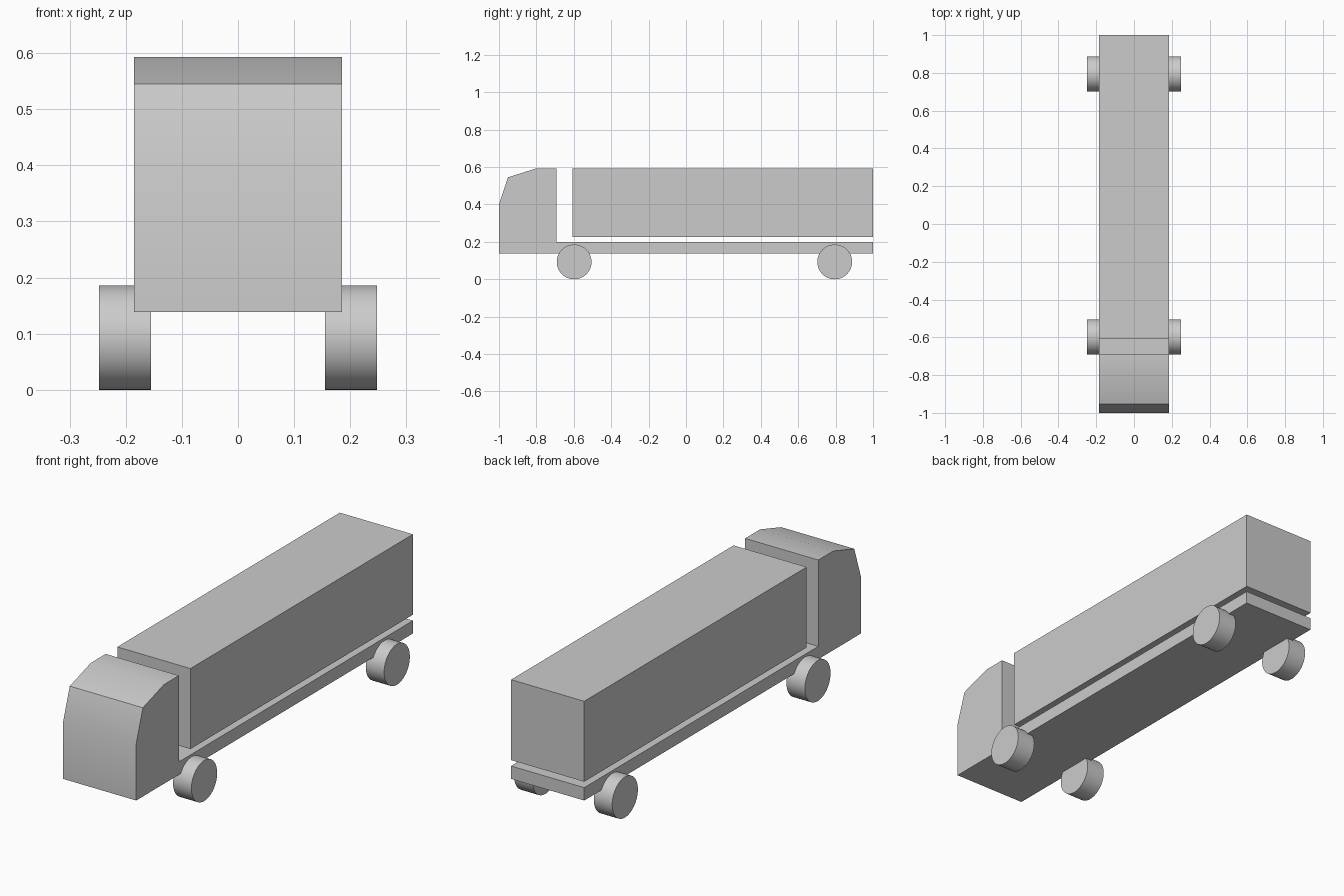
import bpy, bmesh, math
from mathutils import Matrix

if "Cube" in bpy.data.objects:
    bpy.data.objects.remove(bpy.data.objects["Cube"])

HALF_W = 0.185


def finish(name, bm):
    bmesh.ops.recalc_face_normals(bm, faces=bm.faces)
    mesh = bpy.data.meshes.new(name)
    bm.to_mesh(mesh)
    bm.free()
    obj = bpy.data.objects.new(name, mesh)
    bpy.context.collection.objects.link(obj)
    bpy.ops.object.select_all(action='DESELECT')
    obj.select_set(True)
    bpy.context.view_layer.objects.active = obj
    bpy.ops.object.shade_smooth_by_angle(angle=math.radians(30))
    return obj


def extrude_profile(name, points):
    """Extrude a side profile of (y, z) points across the vehicle width."""
    bm = bmesh.new()
    face = bm.faces.new([bm.verts.new((-HALF_W, y, z)) for y, z in points])
    side = bmesh.ops.extrude_face_region(bm, geom=[face], use_keep_orig=True)
    moved = [v for v in side["geom"] if isinstance(v, bmesh.types.BMVert)]
    bmesh.ops.translate(bm, verts=moved, vec=(2 * HALF_W, 0, 0))
    return finish(name, bm)


def wheel(name, x, y, radius=0.093, width=0.093):
    bm = bmesh.new()
    place = Matrix.Translation((x, y, radius)) @ Matrix.Rotation(math.pi / 2, 4, 'Y')
    bmesh.ops.create_cone(bm, cap_ends=True, segments=48, radius1=radius,
                          radius2=radius, depth=width, matrix=place)
    return finish(name, bm)


# Cab and flat chassis share one side profile
extrude_profile("cab_and_chassis", [
    (-1, 0.139), (-1, 0.40), (-0.952, 0.545), (-0.80, 0.593),
    (-0.692, 0.593), (-0.692, 0.198), (1, 0.198), (1, 0.139)])

# Cargo box, separated from the chassis by a small gap
extrude_profile("cargo_box", [(-0.608, 0.225), (-0.608, 0.593), (1, 0.593), (1, 0.225)])

# Four wheels
for axle, y in (("front", -0.598), ("rear", 0.795)):
    for side, x in (("left", 0.2015), ("right", -0.2015)):
        wheel(f"{axle}_{side}_wheel", x, y)
